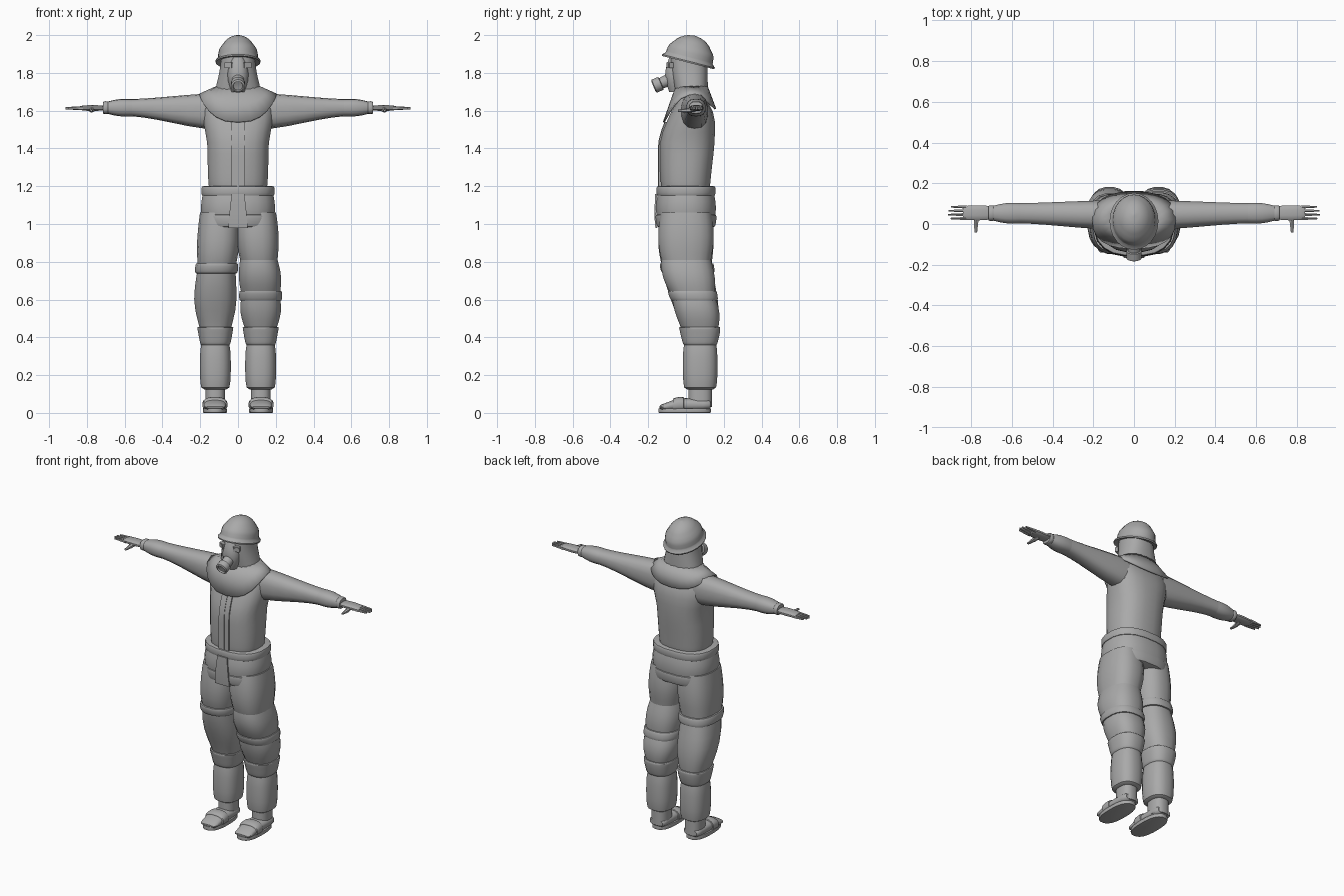
import bpy, bmesh
from math import sin, cos, pi, copysign, radians
from mathutils import Matrix, Vector

if "Cube" in bpy.data.objects:
    bpy.data.objects.remove(bpy.data.objects["Cube"])

colour = (.4, .4, .4, 1)
grey = bpy.data.materials.new("plain_grey")
grey.use_nodes = True
grey.diffuse_color = colour
grey.node_tree.nodes["Principled BSDF"].inputs["Base Color"].default_value = colour


def skin(name, rings, capped=True):
    """Join closed rings of equal length with quads."""
    bm = bmesh.new()
    loops = [[bm.verts.new(point) for point in ring] for ring in rings]
    for lower, upper in zip(loops, loops[1:]):
        for j in range(len(lower)):
            bm.faces.new((lower[j - 1], lower[j], upper[j], upper[j - 1]))
    if capped:
        bm.faces.new(loops[0])
        bm.faces.new(loops[-1])
    bmesh.ops.recalc_face_normals(bm, faces=bm.faces)
    mesh = bpy.data.meshes.new(name)
    bm.to_mesh(mesh)
    bm.free()
    mesh.materials.append(grey)
    mesh.shade_smooth()
    mesh.set_sharp_from_angle(angle=radians(38))
    part = bpy.data.objects.new(name, mesh)
    bpy.context.collection.objects.link(part)
    return part


def ease(start, end, value):
    """Smooth step from zero to one."""
    t = min(max((value - start) / (end - start), 0), 1)
    return t * t * (3 - 2 * t)


def rounded(value):
    """Push a circle coordinate towards a soft square."""
    return copysign(abs(value) ** .8, value)


def circle(count, offset=0.0):
    return [(cos(a), sin(a)) for a in (2 * pi * (k + offset) / count for k in range(count))]


def band(name, rule, low, high, pad=0.0, end_pad=None, puff=0.0, boxy=1.0,
         axis="z", side=1, steps=8, count=20):
    """Sleeve of cloth around a limb. The rule gives the limb's centre and half
    sizes at a position; pad and puff swell it."""
    end_pad = pad if end_pad is None else end_pad
    rings = []
    for i in range(steps + 1):
        f = (1 - cos(pi * i / steps)) / 2
        t = low + (high - low) * f
        swell = pad + (end_pad - pad) * f + puff * max(sin(pi * f), 0) ** boxy
        a, b, half_a, half_b = rule(t)
        ring = []
        for c, s in circle(count, .5):
            u = a + (half_a + swell) * rounded(c)
            v = b + (half_b + swell) * rounded(s)
            x, y, z = {"x": (t, u, v), "y": (u, t, v), "z": (u, v, t)}[axis]
            ring.append((side * x, y, z))
        rings.append(ring)
    return skin(name, rings)


def lathe(name, profile, matrix, count=24):
    return skin(name, [[matrix @ Vector((r * c, r * s, h)) for c, s in circle(count)]
                       for r, h in profile])


def plate(name, points):
    """Thin front plate from height, half width and front depth."""
    return skin(name, [[(-w, y, z), (w, y, z), (w, y + .01, z), (-w, y + .01, z)]
                       for z, w, y in points])


# Rules for the figure's centre line and thickness
def chest(z):
    front = .1 * ease(1.4, 1.75, z) - .14
    back = .135 + .02 * ease(1.2, 1.5, z) - .045 * ease(1.55, 1.7, z)
    return 0, (front + back) / 2, .163 + .03 * ease(1.4, 1.6, z), (back - front) / 2


def hips(z):
    return 0, 0, .185, .147


def head(z):
    e = ease(1.62, 1.87, z)
    return 0, .033 - .018 * e, .135 - .043 * e, .085 + .015 * e


def mask(z):
    return 0, -.05, .035, .04


def arm(x):
    e = ease(.1, .6, x)
    return .045 + .008 * e, 1.596 + .02 * e, .072 - .022 * e, .095 - .05 * e


def palm(x):
    return .055, 1.614, .036, .014


def leg(z):
    width = .08 + .02 * ease(.4, .6, z)
    depth = .09 + .045 * ease(.3, .9, z)
    return .12 - .018 * ease(.6, 1, z), .075 * (1 - ease(.4, .85, z)), width, depth


def shoe(y):
    half = .02 + .014 * ease(-.14, -.03, y)
    return .122, half + .01, .06, half


def sole(z):
    return .122, -.007, .06, .136


# Jacket, with the front plackets following the chest
band("jacket", chest, 1.17, 1.69, pad=-.03, puff=.03, boxy=.15, steps=14)
for name, half, lift in (("jacket_placket", .036, .006), ("placket_seam", .004, .009)):
    points = []
    for i in range(9):
        z = 1.18 + .045 * i
        centre, depth = chest(z)[1::2]
        points.append((z, half, centre - depth - lift))
    plate(name, points)
band("belt", hips, 1.15, 1.2, puff=.011, boxy=.2)
band("jacket_skirt", hips, 1, 1.17, puff=.013)
band("skirt_hem", hips, .985, 1.05, pad=.003, end_pad=.01, puff=.008, boxy=.3)
plate("skirt_flap", [(.978, .052, -.162), (1.05, .046, -.168), (1.16, .034, -.163)])

# Shoulder collar, with a hem that dips at the front and back
rings = []
for u in (0, .5, 1):
    front, back = -.055 - .067 * u, .115 + .045 * u
    ring = []
    for c, s in circle(24):
        drop = .04 + ((.15 if s < 0 else .08) * abs(s) ** 1.5)
        ring.append(((.115 + .09 * u) * rounded(c),
                     (front + back) / 2 + (back - front) / 2 * rounded(s),
                     1.73 - drop * u))
    rings.append(ring)
collar = skin("shoulder_collar", rings, capped=False)
hem = collar.modifiers.new("cloth", "SOLIDIFY")
hem.thickness = .01

# Hooded head and mask
band("hood", head, 1.66, 1.93, pad=-.01, puff=.01, boxy=.2)
band("mask_face", mask, 1.7, 1.88, puff=.022, count=12)
aim = Matrix.Translation((0, -.085, 1.765)) @ Matrix.Rotation(radians(113), 4, "X")
lathe("mask_canister", [(.036, -.02), (.03, .05), (.038, .053), (.038, .09), (.028, .095),
                        (.025, .085), (.01, .083)], aim, count=14)

# Helmet: flared tilted brim, raised lower dome, then the crown
profile = [(.1, -.01), (.118, -.016), (.12, -.008), (.107, .008)]
for i in range(9):
    a = i * pi / 17
    rim = 1.06 if i < 3 else 1
    profile.append((.1 * cos(a) * rim, .015 + .115 * sin(a)))
profile.append((.004, .131))
tilt = Matrix.Translation((0, .015, 1.87)) @ Matrix.Rotation(-.25, 4, "X")
lathe("helmet", profile, tilt @ Matrix.Diagonal((1, 1.2, 1, 1)))

for side, tag in ((-1, "right"), (1, "left")):
    # Eyepieces
    turn = Matrix.Translation((side * .05, -.086, 1.84)) @ Matrix.Rotation(side * .4, 4, "Z")
    for part, half, depth in (("lens_frame", .02, .009), ("lens", .013, .012)):
        corners = [(-half, -half), (half, -half), (half, half), (-half, half)]
        skin(f"{tag}_{part}", [[turn @ Vector((x, y, z * .75)) for x, z in corners]
                               for y in (.012, -depth)])

    # Arm and hand
    def arm_band(part, rule, low, high, **shape):
        band(f"{tag}_{part}", rule, low, high, axis="x", side=side, **shape)

    arm_band("upper_sleeve", arm, .13, .57, count=14)
    arm_band("lower_sleeve", arm, .56, .7, end_pad=-.016, puff=.008, count=14)
    arm_band("glove_cuff", arm, .685, .715, pad=-.018, puff=.007, boxy=.3, count=14)
    arm_band("palm", palm, .7, .84, pad=-.006, puff=.008, boxy=.5, count=12)
    for k in range(4):
        y = .027 + .019 * k
        arm_band(f"finger_{k + 1}", lambda x: (y, 1.613, .009, .011),
                 .82, .918 - .012 * abs(k - 1.4), end_pad=-.005, steps=3, count=6)
    band(f"{tag}_thumb", lambda t: (.776 - .25 * max(t, 0) ** 1.2, 1.6 + .2 * max(t, 0), .013, .012),
         -.042, .05, pad=-.006, end_pad=.004, axis="y", steps=4, count=6) if side > 0 else \
        band(f"{tag}_thumb", lambda t: (.776 - .25 * max(t, 0) ** 1.2, 1.6 + .2 * max(t, 0), .013, .012),
             -.042, .05, pad=-.006, end_pad=.004, axis="y", side=side, steps=4, count=6)

    # Trousers billow between tied points, which differ by side
    def leg_band(part, low, high, **shape):
        band(f"{tag}_{part}", leg, low, high, side=side, **shape)

    ties = (.44, .62, .81, 1.06) if side > 0 else (.44, .765, 1.06)
    for k, (low, high) in enumerate(zip(ties, ties[1:])):
        leg_band(f"trouser_{k + 1}", low, high, puff=.013)
    leg_band("thigh_strap", ties[1] - .027, ties[1] + .027, pad=.003, puff=.012, boxy=.2)

    # Lower leg
    leg_band("knee_cuff", .36, .455, pad=-.005, end_pad=.01, puff=.006, boxy=.3)
    leg_band("gaiter", .125, .37, pad=-.02, puff=.023, boxy=.2)
    leg_band("ankle", .03, .14, pad=-.027)

    # Shoe
    band(f"{tag}_shoe", shoe, -.14, .13, pad=-.015, puff=.015, boxy=.25, axis="y", side=side)
    band(f"{tag}_shoe_strap", shoe, -.07, -.01, pad=.002, puff=.005, boxy=.2, axis="y", side=side)
    band(f"{tag}_sole", sole, 0, .024, puff=.004, boxy=.2, side=side)
